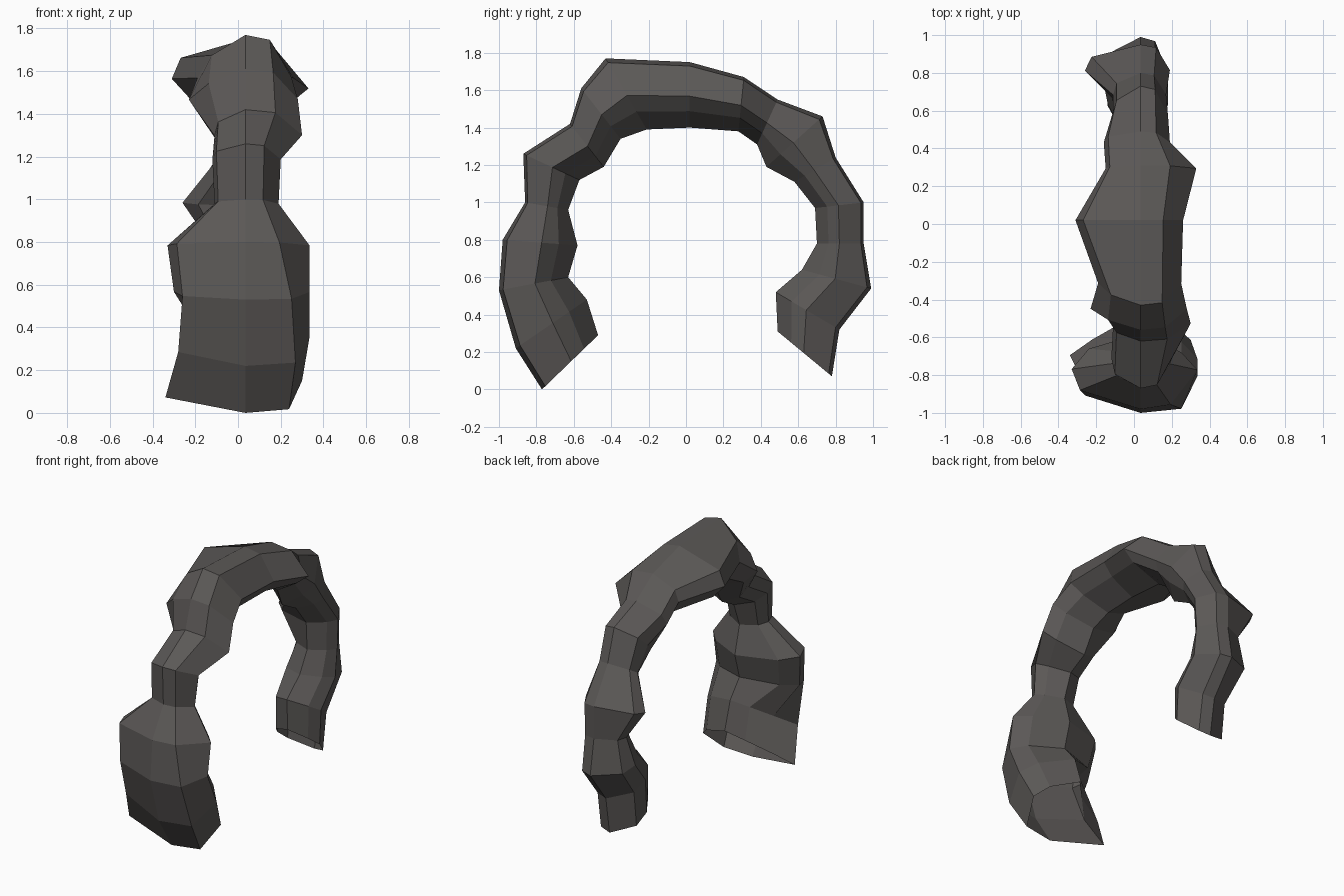
import bpy, bmesh

# Rock colour
rock = bpy.data.materials.new("dark grey rock")
rock.diffuse_color = (0.105, 0.098, 0.094, 1)

# Arch rings from front foot to back foot: inner y,z / outer y,z / left x, right x
rings = [
    (-.47, .29, -.77, .00, -.34, .30),
    (-.53, .48, -.91, .22, -.28, .335),
    (-.63, .60, -1.0, .53, -.30, .335),
    (-.58, .77, -.98, .80, -.33, .335),
    (-.63, .96, -.86, 1.0, -.11, .19),
    (-.57, 1.12, -.87, 1.26, -.12, .20),
    (-.44, 1.19, -.62, 1.42, -.11, .30),
    (-.35, 1.34, -.56, 1.61, -.23, .28),
    (-.21, 1.39, -.43, 1.77, -.19, .25),
    (.02, 1.40, .02, 1.75, -.31, .26),
    (.28, 1.38, .31, 1.67, -.15, .33),
    (.38, 1.31, .49, 1.55, -.16, .19),
    (.43, 1.19, .73, 1.46, -.11, .18),
    (.58, 1.11, .80, 1.24, -.11, .17),
    (.69, .97, .95, 1.0, -.26, .19),
    (.70, .78, .95, .78, -.12, .18),
    (.62, .64, .99, .54, -.17, .18),
    (.48, .52, .82, .32, -.14, .18),
    (.49, .31, .78, .07, -.14, .18),
]

# Eight-sided section: (position from inner to outer, sideways share of half width)
section = [(1, 0), (.94, .53), (.48, 1), (.25, .72),
           (0, 0), (.2, -.75), (.47, -1), (.75, -.88)]
# Rings whose section is squarer or pinched: {corner: sideways share}
special = {0: {1: .77, 5: -.3, 6: -.68, 7: -1},
           1: {1: .78, 5: -.3, 6: -.65, 7: -1},
           2: {1: .72},
           7: {7: -.65}, 8: {7: -.7}}
CREST = .035  # x of the ridge line

bm = bmesh.new()
loops = []
for k, (iy, iz, oy, oz, left, right) in enumerate(rings):
    loop = []
    for c, (u, s) in enumerate(section):
        s = special.get(k, {}).get(c, s)
        x = CREST + (s * (right - CREST) if s > 0 else -s * (left - CREST))
        loop.append(bm.verts.new((x, iy + u * (oy - iy), iz + u * (oz - iz))))
    loops.append(loop)

# Skin between rings; the feet stay open underneath
n = len(section)
for a, b in zip(loops, loops[1:]):
    for i in range(n):
        j = (i + 1) % n
        bm.faces.new((a[i], b[i], b[j], a[j]))
bmesh.ops.recalc_face_normals(bm, faces=bm.faces)

mesh = bpy.data.meshes.new("rock_arch")
bm.to_mesh(mesh)
bm.free()
mesh.materials.append(rock)
arch = bpy.data.objects.new("rock_arch", mesh)
bpy.context.collection.objects.link(arch)
